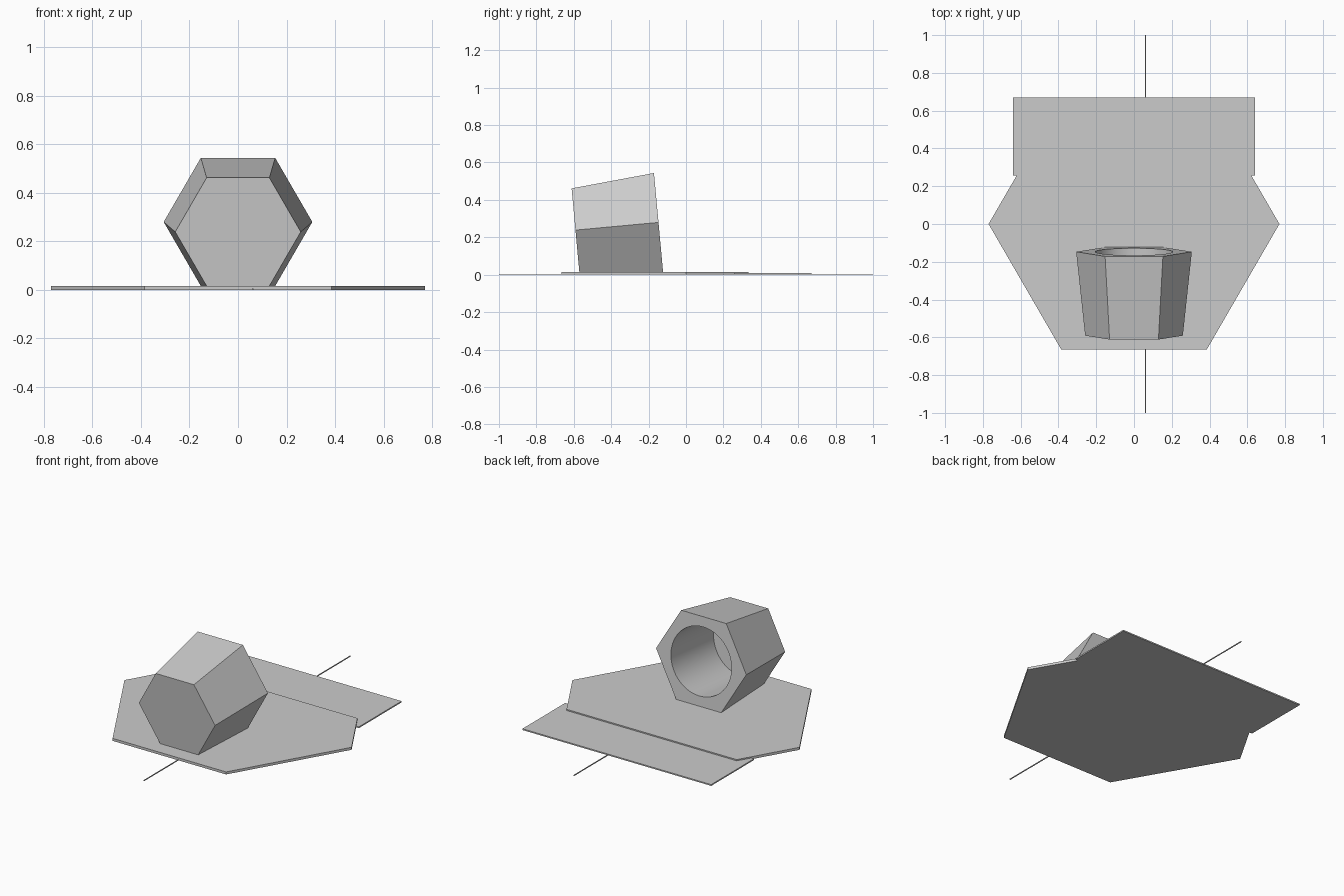
import bpy, bmesh, math
from mathutils import Vector

if "Cube" in bpy.data.objects:
    bpy.data.objects.remove(bpy.data.objects["Cube"])

grey = bpy.data.materials.new("light_grey")
grey.diffuse_color = (0.6, 0.6, 0.6, 1)
grey.use_nodes = True
grey.node_tree.nodes["Principled BSDF"].inputs["Base Color"].default_value = grey.diffuse_color


def finish(name, bm):
    bmesh.ops.recalc_face_normals(bm, faces=bm.faces)
    mesh = bpy.data.meshes.new(name)
    bm.to_mesh(mesh)
    bm.free()
    mesh.materials.append(grey)
    obj = bpy.data.objects.new(name, mesh)
    bpy.context.collection.objects.link(obj)
    return obj


def slab(name, outline, height):
    """Flat outline standing on the floor, extruded upward."""
    bm = bmesh.new()
    face = bm.faces.new([bm.verts.new((x, y, 0)) for x, y in outline])
    top = bmesh.ops.extrude_face_region(bm, geom=[face])["geom"]
    for v in top:
        if isinstance(v, bmesh.types.BMVert):
            v.co.z = height
    return finish(name, bm)


def ring(bm, center, radius, count, up):
    out = []
    for i in range(count):
        a = 2 * math.pi * i / count
        out.append(bm.verts.new(center + Vector((math.cos(a), 0, 0)) * radius
                                + up * math.sin(a) * radius))
    return out


def wall(bm, a, b):
    n = len(a)
    return [bm.faces.new((a[i], a[(i + 1) % n], b[(i + 1) % n], b[i])) for i in range(n)]


# Base: hexagonal plate cut straight at the back, thinner rear plate, thin rod
slab("base_plate", [(-0.385, -0.665), (0.385, -0.665), (0.77, 0), (0.577, 0.333),
                    (-0.577, 0.333), (-0.77, 0)], 0.0155)
slab("rear_plate", [(-0.64, 0.257), (0.64, 0.257), (0.64, 0.67), (-0.64, 0.67)], 0.008)
slab("center_rod", [(0.058, -1), (0.063, -1), (0.063, 1), (0.058, 1)], 0.005)

# Socket: tapered hexagonal body with one closed end and a round blind bore
front, back = Vector((0, -0.591, 0.2385)), Vector((0, -0.147, 0.2795))
axis = (back - front).normalized()
up = Vector((0, -axis.z, axis.y))
bm = bmesh.new()
front_ring = ring(bm, front, 0.2585, 6, up)
back_ring = ring(bm, back, 0.306, 6, up)
rim = ring(bm, back, 0.205, 64, up)
floor_ring = ring(bm, back - axis * 0.415, 0.205, 64, up)
bm.faces.new(front_ring)
wall(bm, front_ring, back_ring)
for f in wall(bm, rim, floor_ring):
    f.smooth = True
bm.faces.new(floor_ring)
# Each flat of the hexagonal end joins a sixth of the bore rim
for i in range(6):
    s, e = round(i * 64 / 6), round((i + 1) * 64 / 6)
    arc = [rim[j % 64] for j in range(e, s - 1, -1)]
    bm.faces.new([back_ring[i], back_ring[(i + 1) % 6]] + arc)
socket = finish("socket", bm)
bpy.context.view_layer.objects.active = socket
socket.select_set(True)
bpy.ops.object.shade_smooth_by_angle(angle=math.radians(25))
